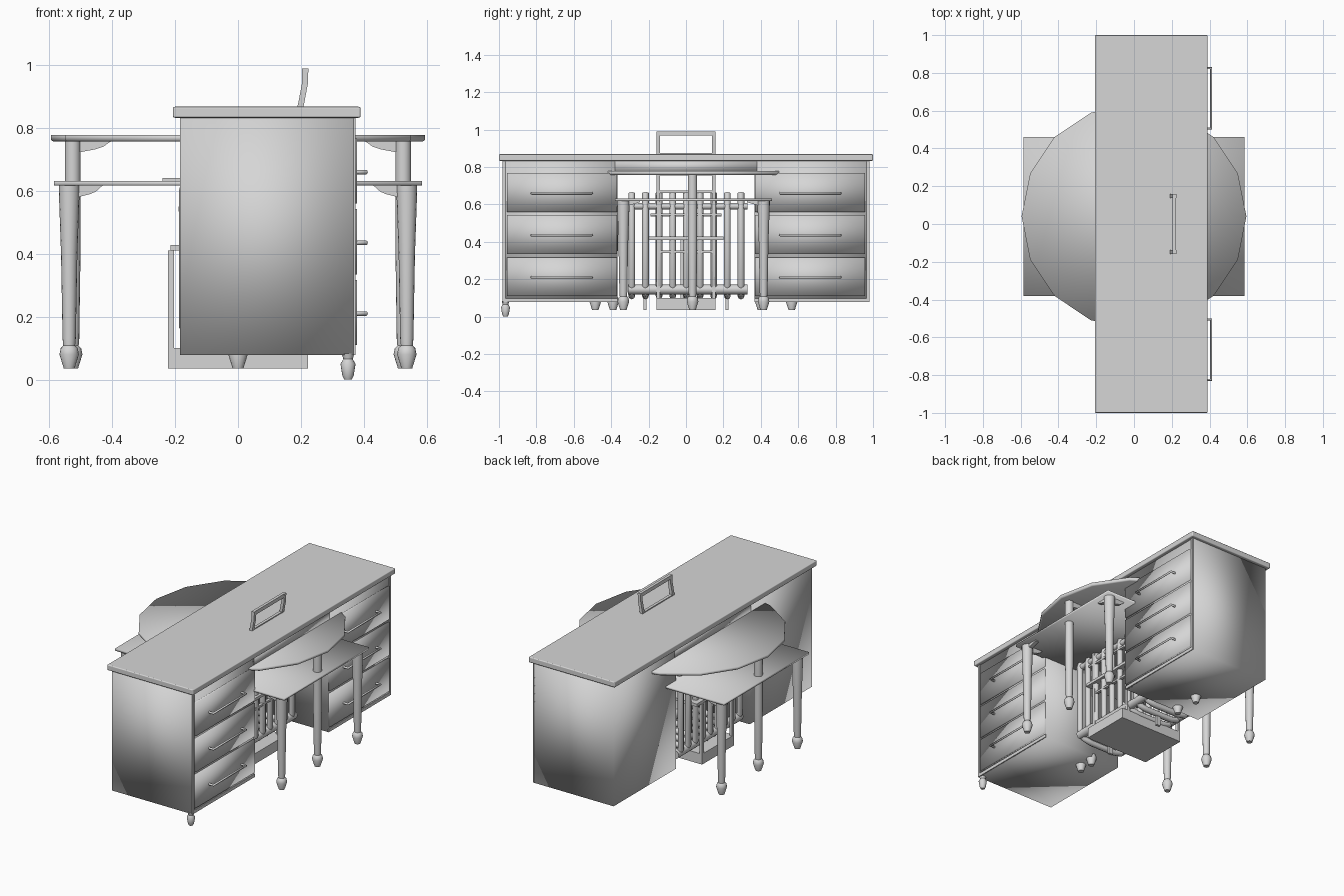
import bpy, bmesh, math

if "Cube" in bpy.data.objects:
    bpy.data.objects.remove(bpy.data.objects["Cube"])

grey = bpy.data.materials.new("plain_grey")
grey.diffuse_color = (0.67, 0.67, 0.67, 1)
grey.use_nodes = True
grey.node_tree.nodes["Principled BSDF"].inputs["Base Color"].default_value = grey.diffuse_color


def finish(name, bm, angle=30):
    bmesh.ops.recalc_face_normals(bm, faces=bm.faces)
    me = bpy.data.meshes.new(name)
    bm.to_mesh(me)
    bm.free()
    me.materials.append(grey)
    ob = bpy.data.objects.new(name, me)
    bpy.context.collection.objects.link(ob)
    bpy.ops.object.select_all(action='DESELECT')
    ob.select_set(True)
    bpy.context.view_layer.objects.active = ob
    if angle >= 180:
        me.shade_smooth()
    else:
        bpy.ops.object.shade_smooth_by_angle(angle=math.radians(angle))
    return ob


def box(name, x, y, z, bevel=0, angle=30):
    bm = bmesh.new()
    bmesh.ops.create_cube(bm, size=1)
    for v in bm.verts:
        for i, (a, b) in enumerate((x, y, z)):
            v.co[i] = a if v.co[i] < 0 else b
    if bevel:
        bmesh.ops.bevel(bm, geom=bm.edges[:], offset=bevel, segments=3,
                        profile=0.5, affect='EDGES')
    return finish(name, bm, angle)


def lathe(name, x, y, profile, sides=16, angle=40):
    bm = bmesh.new()
    rings = []
    for r, z in profile:
        rings.append([bm.verts.new((x + r * math.cos(2 * math.pi * i / sides),
                                    y + r * math.sin(2 * math.pi * i / sides), z))
                      for i in range(sides)])
    for a, b in zip(rings, rings[1:]):
        for i in range(sides):
            j = (i + 1) % sides
            bm.faces.new((a[i], a[j], b[j], b[i]))
    bm.faces.new(rings[0])
    bm.faces.new(rings[-1])
    return finish(name, bm, angle)


def tube(name, points, r, sides=8):
    # round bar swept along a polyline
    cu = bpy.data.curves.new(name, 'CURVE')
    cu.dimensions = '3D'
    cu.bevel_depth = r
    cu.bevel_resolution = max(0, sides // 2 - 2)
    cu.use_fill_caps = True
    sp = cu.splines.new('POLY')
    sp.points.add(len(points) - 1)
    for p, co in zip(sp.points, points):
        p.co = (*co, 1)
    cu.materials.append(grey)
    ob = bpy.data.objects.new(name, cu)
    bpy.context.collection.objects.link(ob)
    return ob


def extrude_xz(name, outline, y0, y1):
    bm = bmesh.new()
    a = [bm.verts.new((x, y0, z)) for x, z in outline]
    b = [bm.verts.new((x, y1, z)) for x, z in outline]
    bm.faces.new(a)
    bm.faces.new(b)
    for i in range(len(a)):
        j = (i + 1) % len(a)
        bm.faces.new((a[i], a[j], b[j], b[i]))
    return finish(name, bm)


# desk: worktop, apron and two softly shaded drawer pedestals
top = box("worktop", (-0.207, 0.39), (-1, 1), (0.833, 0.868), 0.006, 180)
top.modifiers.new("flat_top", 'WEIGHTED_NORMAL').weight = 100
box("apron", (-0.185, 0.368), (-0.38, 0.38), (0.77, 0.836), 0, 180)
for s in (-1, 1):
    def ys(a, b):
        return tuple(sorted((s * a, s * b)))
    box("pedestal", (-0.185, 0.368), ys(0.365, 0.98), (0.078, 0.836), 0, 180)
    box("side_frame", (0.36, 0.373), ys(0.965, 0.98), (0.078, 0.836))
    box("bottom_frame", (0.36, 0.373), ys(0.365, 0.98), (0.078, 0.098))
    for z in (0.11, 0.335, 0.56):
        box("drawer_front", (0.355, 0.378), ys(0.37, 0.958), (z, z + 0.207), 0, 180)
        zh = z + 0.1
        tube("drawer_handle", [(0.37, s * 0.505, zh), (0.408, s * 0.505, zh),
                               (0.408, s * 0.825, zh), (0.37, s * 0.825, zh)], 0.007)
lathe("desk_foot", 0.35, -0.965, [(0.012, 0), (0.018, 0.012), (0.024, 0.05),
                                  (0.015, 0.065), (0.02, 0.083)])

# tables: round one over a rectangular one, both crossing the desk
CY = 0.04
FOOT = [(0.017, 0.035), (0.031, 0.08), (0.027, 0.1), (0.019, 0.108), (0.021, 0.13)]
lathe("round_table_top", 0, CY, [(0.587, 0.757), (0.595, 0.762),
                                 (0.595, 0.778)], 16, 180)
box("rectangular_table_top", (-0.585, 0.585), (-0.38, 0.46), (0.617, 0.631), 0, 180)


def leg(name, x, y, height):
    upper = [(0.026, 0.4), (0.033, 0.6), (0.033, 0.618)]
    if height > 0.7:
        upper = [(0.025, 0.4), (0.025, height)]
    lathe(name, x, y, FOOT + upper)


def bracket(name, x, y, z, length):
    # curved corner brace pointing to the middle of the table
    s = 1 if x > 0 else -1
    pts = [(0, z), (length, z), (length * 0.75, z - 0.02),
           (length * 0.55, z - 0.028), (0, z - 0.04)]
    extrude_xz(name, [(x - s * dx, pz) for dx, pz in pts], y - 0.012, y + 0.012)


for s in (-1, 1):
    leg("round_table_leg", s * 0.526, CY - 0.005, 0.762)
    leg("round_table_end_leg", 0, CY + s * 0.525, 0.762)
    bracket("round_table_brace", s * 0.515, CY, 0.761, 0.115)
    leg("rectangular_table_middle_leg", 0, 0.005 + s * 0.395, 0.618)
    for t in (-1, 1):
        y = CY + t * 0.375
        leg("rectangular_table_leg", s * 0.537, y, 0.618)
        bracket("rectangular_table_brace", s * 0.52, y, 0.618, 0.09)
        end = y - t * 0.09
        ob = box("cross_brace", (s * 0.537 - 0.012, s * 0.537 + 0.012),
                 tuple(sorted((y, end))), (0.585, 0.618))
        for v in ob.data.vertices:  # taper toward the free end
            if abs(v.co.y - end) < 1e-4 and v.co.z < 0.6:
                v.co.z = 0.612

# slatted cradle made of bent bars joined by rails
for i in range(9):
    y = -0.29 + i * 0.073
    tube("bent_slat", [(0.15, y, 0.66), (0.17, y, 0.6), (0.17, y, 0.17),
                       (0.14, y, 0.12), (0.09, y, 0.11), (-0.09, y, 0.11),
                       (-0.14, y, 0.12), (-0.17, y, 0.17), (-0.17, y, 0.6),
                       (-0.15, y, 0.66)], 0.018)
for s in (-1, 1):
    tube("lower_rail", [(s * 0.155, -0.31, 0.145), (s * 0.155, 0.33, 0.145)], 0.026, 12)
    tube("upper_rail", [(s * 0.165, -0.31, 0.59), (s * 0.165, 0.33, 0.59)], 0.018)
    box("cradle_foot", (-0.015, 0.015),
        (s * 0.218 - 0.008, s * 0.218 + 0.008), (0.035, 0.12))

# chair: block base, column, seat, arms and tall open back
box("chair_base", (-0.222, 0.222), (-0.158, 0.158), (0.035, 0.1))
box("chair_column", (-0.02, 0.02), (-0.03, 0.0), (0.1, 0.42))
box("chair_seat", (-0.215, 0.2), (-0.2, 0.2), (0.41, 0.428))
BACK = [(0.165, 0.1), (0.17, 0.6), (0.188, 0.86), (0.203, 0.94), (0.205, 0.99)]
outline = BACK + [(x + 0.019, z) for x, z in reversed(BACK)]
for s in (-1, 1):
    a, b = sorted((s * 0.138, s * 0.158))
    extrude_xz("back_post", outline, a, b)
    box("front_leg", (-0.222, -0.203), (a, b), (0.1, 0.41))
    box("arm", (-0.24, 0.175), (a, b), (0.63, 0.642))
    box("arm_support", (-0.18, -0.16), (a, b), (0.42, 0.632))
for x, z, w in ((0.204, 0.967, 0.155), (0.19, 0.862, 0.155), (0.182, 0.755, 0.155),
                (0.174, 0.662, 0.155), (0.17, 0.54, 0.19), (0.167, 0.34, 0.155)):
    h = 0.023 if z > 0.9 else 0.012
    box("back_rung", (x, x + 0.018), (-w, w), (z, z + h))
box("front_rung", (-0.19, -0.175), (-0.19, 0.19), (0.535, 0.55))
